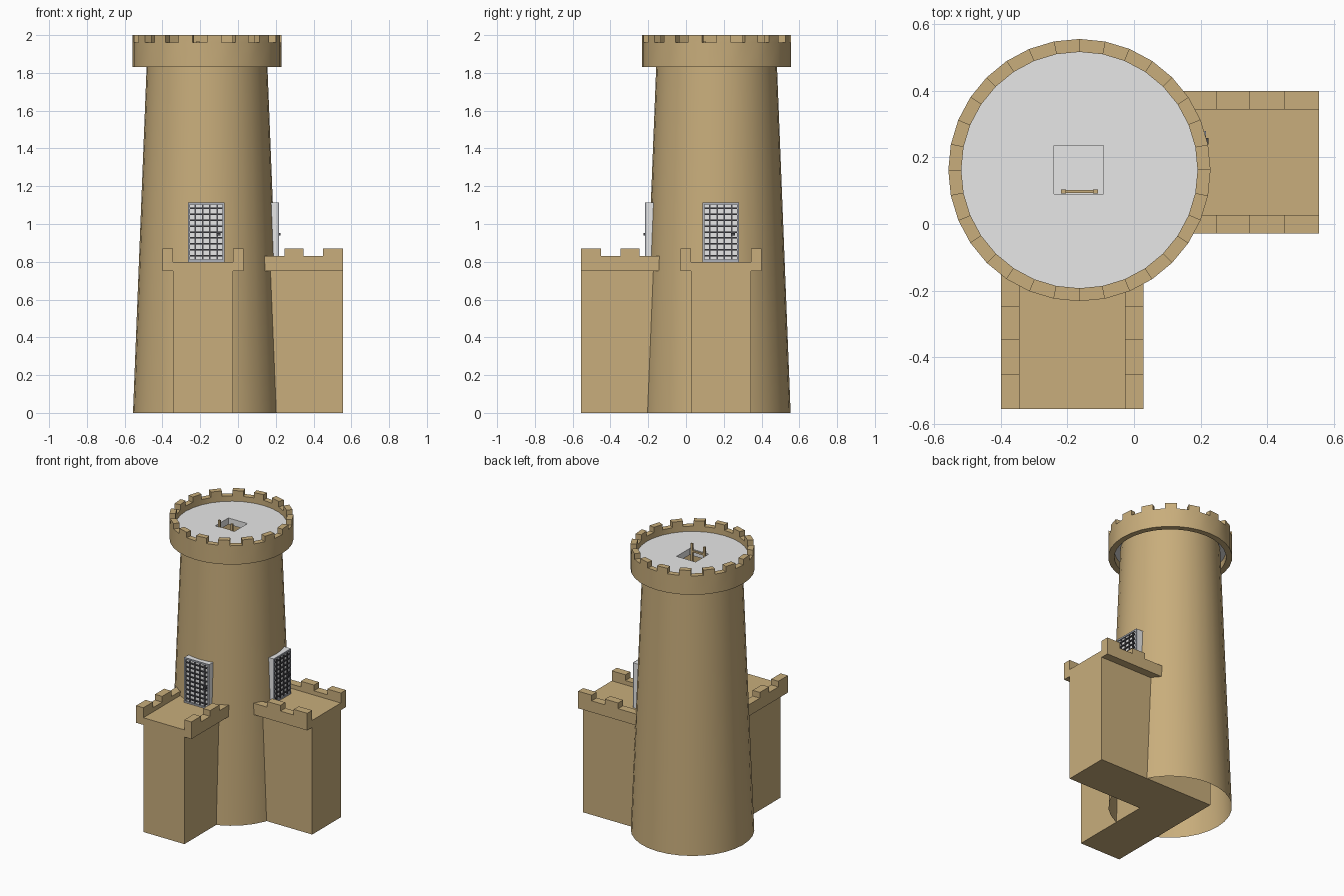
import bpy, bmesh, math
from mathutils import Matrix

if "Cube" in bpy.data.objects:
    bpy.data.objects.remove(bpy.data.objects["Cube"])

CX, CY = -0.164, 0.162      # tower axis
SIDES = 32


def material(name, r, g, b):
    m = bpy.data.materials.new(name)
    m.diffuse_color = (r, g, b, 1)
    m.use_nodes = True
    m.node_tree.nodes["Principled BSDF"].inputs["Base Color"].default_value = m.diffuse_color
    return m


STONE = material("tan stone", 0.58, 0.42, 0.20)
GREY = material("light grey", 0.8, 0.8, 0.8)
STEEL = material("steel trim", 0.42, 0.44, 0.49)
DARK = material("dark iron", 0.07, 0.07, 0.08)


def finish(name, bm, mat, smooth=False, recalc=True):
    if recalc:
        bmesh.ops.recalc_face_normals(bm, faces=bm.faces)
    me = bpy.data.meshes.new(name)
    bm.to_mesh(me)
    bm.free()
    ob = bpy.data.objects.new(name, me)
    bpy.context.collection.objects.link(ob)
    me.materials.append(mat)
    if smooth:
        bpy.ops.object.select_all(action='DESELECT')
        ob.select_set(True)
        bpy.context.view_layer.objects.active = ob
        bpy.ops.object.shade_smooth_by_angle(angle=math.radians(30))
    return ob


def prism(bm, pts, z0, z1):
    # Extrude a flat outline between two heights
    f = bm.faces.new([bm.verts.new((x, y, z0)) for x, y in pts])
    r = bmesh.ops.extrude_face_region(bm, geom=[f])
    vs = [v for v in r["geom"] if isinstance(v, bmesh.types.BMVert)]
    bmesh.ops.translate(bm, verts=vs, vec=(0, 0, z1 - z0))


def box(bm, x0, x1, y0, y1, z0, z1):
    prism(bm, [(x0, y0), (x1, y0), (x1, y1), (x0, y1)], z0, z1)


def polar(r, i):
    a = 2 * math.pi * i / SIDES
    return CX + r * math.cos(a), CY + r * math.sin(a)


# Tapered tower shell, open at both ends
bm = bmesh.new()
R0, R1, H = 0.392, 0.318, 1.88
low = [bm.verts.new((*polar(R0, i), 0)) for i in range(SIDES)]
top = [bm.verts.new((*polar(R1, i), H)) for i in range(SIDES)]
for i in range(SIDES):
    j = (i + 1) % SIDES
    bm.faces.new((low[i], low[j], top[j], top[i]))
finish("tower", bm, STONE, True, False)

# Crown: a parapet ring whose every second segment rises as a merlon
bm = bmesh.new()
RO, RI = 0.394, 0.355
Z0, Z1, Z2 = 1.83, 1.962, 2.0
rings = {(r, z): [bm.verts.new((*polar(r, i), z)) for i in range(SIDES)]
         for r in (RO, RI) for z in (Z0, Z1, Z2)}


def quad(a, b, i, j):
    bm.faces.new((rings[a][i], rings[a][j], rings[b][j], rings[b][i]))


for i in range(SIDES):
    j = (i + 1) % SIDES
    quad((RO, Z0), (RO, Z1), i, j)
    quad((RI, Z1), (RI, Z0), i, j)
    quad((RI, Z0), (RO, Z0), i, j)
    if i % 2 == 0:
        quad((RO, Z1), (RO, Z2), i, j)
        quad((RI, Z2), (RI, Z1), i, j)
        quad((RO, Z2), (RI, Z2), i, j)
        for k in (i, j):
            bm.faces.new([rings[key][k] for key in
                          ((RO, Z1), (RO, Z2), (RI, Z2), (RI, Z1))])
    else:
        quad((RO, Z1), (RI, Z1), i, j)
finish("crown", bm, STONE, True)

# Roof floor with a square hatch
bm = bmesh.new()
prism(bm, [polar(RI, i) for i in range(SIDES)], 1.88, 1.925)
roof = finish("roof_floor", bm, GREY)
bm = bmesh.new()
box(bm, -0.24, -0.092, 0.09, 0.236, 1.8, 2.0)
cutter = finish("hatch_cutter", bm, GREY)
cutter.hide_render = True
cutter.hide_viewport = False
cutter.display_type = 'WIRE'
mod = roof.modifiers.new("hatch", 'BOOLEAN')
mod.operation = 'DIFFERENCE'
mod.object = cutter
bpy.context.view_layer.objects.active = roof
bpy.ops.object.modifier_apply(modifier="hatch")
bpy.data.objects.remove(cutter)

# Inner floor at wall-walk height
bm = bmesh.new()
prism(bm, [polar(0.352, i) for i in range(SIDES)], 0.801, 0.811)
finish("inner_floor", bm, GREY)

# Ladder from the inner floor to the roof
bm = bmesh.new()
for x in (-0.22, -0.123):
    box(bm, x, x + 0.015, 0.091, 0.104, 0.811, 1.97)
for k in range(14):
    z = 0.87 + k * 0.08
    box(bm, -0.205, -0.123, 0.093, 0.102, z, z + 0.012)
finish("ladder", bm, STONE)

# L-shaped wall body passing under the tower
E = 0.556
bm = bmesh.new()
prism(bm, [(-0.344, -E), (-0.026, -E), (-0.026, 0.027), (E, 0.027),
           (E, 0.344), (-0.344, 0.344)], 0, 0.80)
finish("wall_body", bm, STONE)


def parapet(name, y0, y1, mirrored):
    # Stepped battlement profile along x, extruded across the thickness
    prof = [(0.05, 0.75), (E, 0.75), (E, 0.87), (0.451, 0.87), (0.451, 0.83),
            (0.348, 0.83), (0.348, 0.87), (0.246, 0.87), (0.246, 0.83), (0.05, 0.83)]
    b = bmesh.new()
    prism(b, prof, y0, y1)
    for v in b.verts:
        x, z, y = v.co
        v.co = (-y, -x, z) if mirrored else (x, y, z)
    finish(name, b, STONE)


for side, m in (("right", False), ("front", True)):
    parapet(side + "_parapet_a", -0.028, 0.027, m)
    parapet(side + "_parapet_b", 0.344, 0.4, m)


def door(prefix, matrix):
    # Door modelled facing -y, centred on x = 0, tower axis at y = 0
    W, A, B, F = 0.096, 0.80, 1.115, -0.372
    parts = {}
    b = parts["slab"] = (bmesh.new(), GREY)
    box(b[0], -W, W, F, -0.30, A, B)
    b = parts["trim"] = (bmesh.new(), STEEL)
    t, d = 0.011, F - 0.008
    box(b[0], -W, -W + t, d, F, A, B)
    box(b[0], W - t, W, d, F, A, B)
    box(b[0], -W + t, W - t, d, F, A, A + t)
    box(b[0], -W + t, W - t, d, F, B - t, B)
    b = parts["grille"] = (bmesh.new(), DARK)
    for k in range(1, 5):
        x = -W + 2 * W * k / 5
        box(b[0], x - 0.004, x + 0.004, F - 0.006, F, A + t, B - t)
    for k in range(1, 10):
        z = A + (B - A) * k / 10
        box(b[0], -W + t, W - t, F - 0.008, F, z - 0.004, z + 0.004)
    b = parts["handle"] = (bmesh.new(), DARK)
    box(b[0], 0.055, 0.075, F - 0.016, F, 0.938, 0.952)
    for part, (b, mat) in parts.items():
        bmesh.ops.transform(b, matrix=matrix, verts=b.verts)
        finish(prefix + "_door_" + part, b, mat)


# The same door, turned a quarter for the right wall
door("front", Matrix.Translation((-0.168, CY, 0)))
door("right", Matrix.Translation((CX, 0.184, 0)) @ Matrix.Rotation(math.pi / 2, 4, 'Z'))
